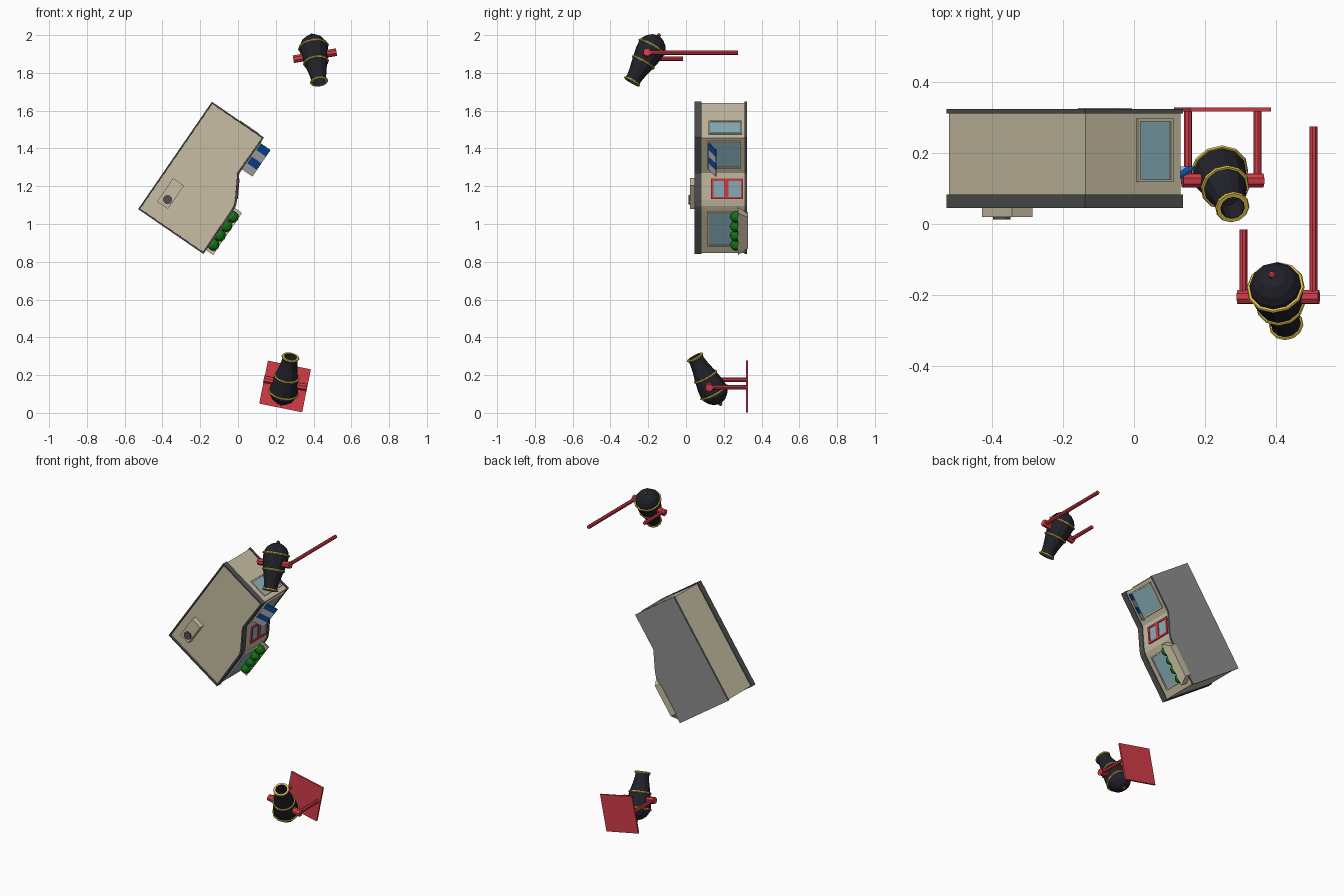
import bpy, bmesh, math
from mathutils import Vector, Matrix

if "Cube" in bpy.data.objects:
    bpy.data.objects.remove(bpy.data.objects["Cube"])


def mat(name, r, g, b):
    m = bpy.data.materials.new(name)
    m.diffuse_color = [((c / 255 + 0.055) / 1.055) ** 2.4 for c in (r, g, b)] + [1]
    m.use_nodes = True
    m.node_tree.nodes["Principled BSDF"].inputs["Base Color"].default_value = m.diffuse_color
    return m


TAN = mat("tan wall", 200, 190, 163)
DARK = mat("dark grey trim", 80, 80, 80)
GREY = mat("mid grey underside", 142, 142, 144)
GLASS = mat("blue glass", 138, 178, 188)
RED = mat("red", 212, 60, 72)
BLACK = mat("black iron", 33, 33, 42)
GOLD = mat("gold", 222, 196, 75)
GREEN = mat("leaf green", 20, 120, 20)
BLUE = mat("awning blue", 15, 85, 175)
WHITE = mat("awning white", 205, 205, 208)


def finish(name, bm, *mats):
    bmesh.ops.recalc_face_normals(bm, faces=bm.faces)
    me = bpy.data.meshes.new(name)
    bm.to_mesh(me)
    bm.free()
    for m in mats:
        me.materials.append(m)
    ob = bpy.data.objects.new(name, me)
    bpy.context.collection.objects.link(ob)
    return ob


def loft(a, b):
    """Closed solid between two loops; returns bmesh and the cap of loop a and b."""
    bm = bmesh.new()
    va, vb = [bm.verts.new(p) for p in a], [bm.verts.new(p) for p in b]
    ca, cb = bm.faces.new(va), bm.faces.new(vb)
    for i in range(len(a)):
        j = (i + 1) % len(a)
        bm.faces.new((va[i], va[j], vb[j], vb[i]))
    bmesh.ops.recalc_face_normals(bm, faces=bm.faces)
    return bm, ca, cb


# ---- building: footprint in (u, v), roof towards -y ----
ANG = math.radians(55.5)
CU, SU = math.cos(ANG), math.sin(ANG)


def P(u, v, y):
    return Vector((-0.522 + u * CU + v * SU, y, 1.08 + u * SU - v * CU))


def prism(name, uv, y0, y1, m):
    return finish(name, loft([P(u, v, y0) for u, v in uv], [P(u, v, y1) for u, v in uv])[0], m)


FOOT = [(0, 0), (.68, 0), (.68, .325), (.454, .325), (.332, .395), (.30, .408), (.27, .41), (0, .41)]
C = Vector((.33, .2))


def grown(d):
    return [(u + math.copysign(d, u - C.x) * (abs(u - C.x) > .3), v + math.copysign(d, v - C.y)) for u, v in FOOT]


prism("building_walls", FOOT, .08, .312, TAN)

# roof slab with a raised dark rim and tan deck
g = grown(.005)
bm, cap, _ = loft([P(u, v, .045) for u, v in g], [P(u, v, .083) for u, v in g])
bmesh.ops.inset_region(bm, faces=[cap], thickness=.011)
bmesh.ops.inset_region(bm, faces=[cap], thickness=.0005, depth=-.012)
cap.material_index = 1
finish("roof_slab", bm, DARK, TAN)

# base slab, dark edge and grey underside
bm, _, cap = loft([P(u, v, .311) for u, v in g], [P(u, v, .324) for u, v in g])
cap.material_index = 1
finish("base_slab", bm, DARK, GREY)


def wall_plate(name, p, q, s0, s1, y0, y1, out, m):
    """Plate on the wall from p to q, s measured along the wall."""
    p, q = Vector(p), Vector(q)
    d = (q - p).normalized()
    n = Vector((d.y, -d.x))
    if n.dot((p + q) / 2 - C) < 0:
        n = -n
    uv = [p + d * s0 - n * .004, p + d * s1 - n * .004, p + d * s1 + n * out, p + d * s0 + n * out]
    prism(name, [tuple(w) for w in uv], y0, y1, m)


def framed(name, p, q, s0, s1, y0, y1, w, m):
    wall_plate(name + "_glass", p, q, s0, s1, y0, y1, .003, GLASS)
    for i, (a, b, c, d) in enumerate([(s0, s0 + w, y0, y1), (s1 - w, s1, y0, y1),
                                      (s0, s1, y0, y0 + w), (s0, s1, y1 - w, y1)]):
        wall_plate(f"{name}_frame_{i}", p, q, a, b, c, d, .008, m)


framed("lower_window", (0, .41), (.27, .41), .045, .262, .115, .292, .008, TAN)
framed("upper_window", (.454, .325), (.68, .325), .035, .205, .115, .292, .008, TAN)
framed("end_window", (.68, 0), (.68, .325), .175, .295, .118, .297, .008, TAN)
DP, DQ = (.332, .395), (.454, .325)
framed("door", DP, DQ, .002, .112, .133, .303, .012, RED)
wall_plate("door_middle_rail", DP, DQ, .002, .112, .202, .226, .008, RED)

# striped awning sloping out over the upper window
for i in range(4):
    u0, u1 = .480 + i * .0425, .480 + (i + 1) * .0425
    prof = [(.324, .114), (.396, .156), (.396, .162), (.324, .120)]
    finish(f"awning_stripe_{i}", loft([P(u0, v, y) for v, y in prof], [P(u1, v, y) for v, y in prof])[0],
           WHITE if i % 2 == 0 else BLUE)

# tapered planter and bushes
rect = lambda u0, u1, v1, y: [P(u0, .405, y), P(u1, .405, y), P(u1, v1, y), P(u0, v1, y)]
finish("planter", loft(rect(.02, .29, .46, .275), rect(.055, .255, .45, .327))[0], TAN)
for i in range(4):
    bm = bmesh.new()
    bmesh.ops.create_icosphere(bm, subdivisions=2, radius=.031,
                               matrix=Matrix.Translation(P(.065 + i * .06, .432, .264)))
    finish(f"bush_{i}", bm, GREEN)


def lathe(name, prof, frame, m, sides=12, closed=False):
    """Revolve (s, r) around the frame's local x axis."""
    bm = bmesh.new()
    rings = [[bm.verts.new(frame @ Vector((s, r * math.cos(k * math.tau / sides), r * math.sin(k * math.tau / sides))))
              for k in range(sides)] for s, r in prof]
    n = len(rings)
    for i in range(n if closed else n - 1):
        a, b = rings[i], rings[(i + 1) % n]
        for k in range(sides):
            j = (k + 1) % sides
            bm.faces.new((a[k], a[j], b[j], b[k]))
    if not closed:
        bm.faces.new(rings[0])
        bm.faces.new(rings[-1])
    return finish(name, bm, m)


# roof vent box with round cap
prism("roof_vent", [(.085, .055), (.235, .055), (.235, .125), (.085, .125)], .02, .062, TAN)
vent = Matrix.Translation(P(.125, .095, .013)) @ Matrix.Rotation(math.pi / 2, 4, 'Z')
lathe("roof_vent_cap", [(0, .025), (.012, .025)], vent, DARK)


# ---- cannons ----
def axes(x, t, o):
    """Frame at o with local x along x and local y along t."""
    x, t = x.normalized(), t.normalized()
    z = x.cross(t).normalized()
    y = z.cross(x)
    return Matrix.Translation(o) @ Matrix((x, y, z)).transposed().to_4x4()


def cannon(name, centre, aim, pin, arm_ends):
    centre, aim, pin = Vector(centre), Vector(aim).normalized(), Vector(pin).normalized()
    f = axes(aim, pin, centre - aim * .127)
    # barrel with domed breech and hollow muzzle
    lathe(name + "_barrel", [(.006, .012), (.014, .035), (.032, .057), (.055, .071), (.08, .076), (.12, .072),
                             (.165, .063), (.23, .047), (.265, .041), (.29, .043), (.29, .033), (.22, .03)], f, BLACK)
    for i, (s, r) in enumerate([(.073, .077), (.168, .064), (.286, .043)]):
        h = .005
        lathe(f"{name}_gold_band_{i}", [(s - h, r - .008), (s - h, r + .003), (s, r + .006), (s + h, r + .003),
                                        (s + h, r - .008)], f, GOLD, closed=True)
    lathe(name + "_fuse_knob", [(-.008, .005), (-.003, .010), (.004, .010), (.010, .007)], f, RED, 8)
    # pivot pin and side arms
    lathe(name + "_pivot_pin", [(-.116, .021), (.116, .021)], axes(pin, aim, centre), RED, 8)
    for side, end in zip((-1, 1), arm_ends):
        o = centre + pin * side * .1
        lathe(f"{name}_arm_{side}", [(0, .0115), (end - o.y, .0115)], axes(Vector((0, 1, 0)), pin, o), RED, 8)


cannon("upper_cannon", (.407, -.206, 1.891), (.041, -.145, -.25), (1, 0, .165), (-.015, .275))
cannon("lower_cannon", (.25, .123, .156), (.028, -.077, .141), (1, 0, -.2), (.32, .32))

# square mounting plate behind the lower cannon
bm = bmesh.new()
bmesh.ops.create_cube(bm, size=1, matrix=Matrix.Translation((.249, .323, .140)) @
                      Matrix.Rotation(math.radians(11.5), 4, 'Y') @ Matrix.Diagonal((.232, .011, .232, 1)))
finish("mounting_plate", bm, RED)
